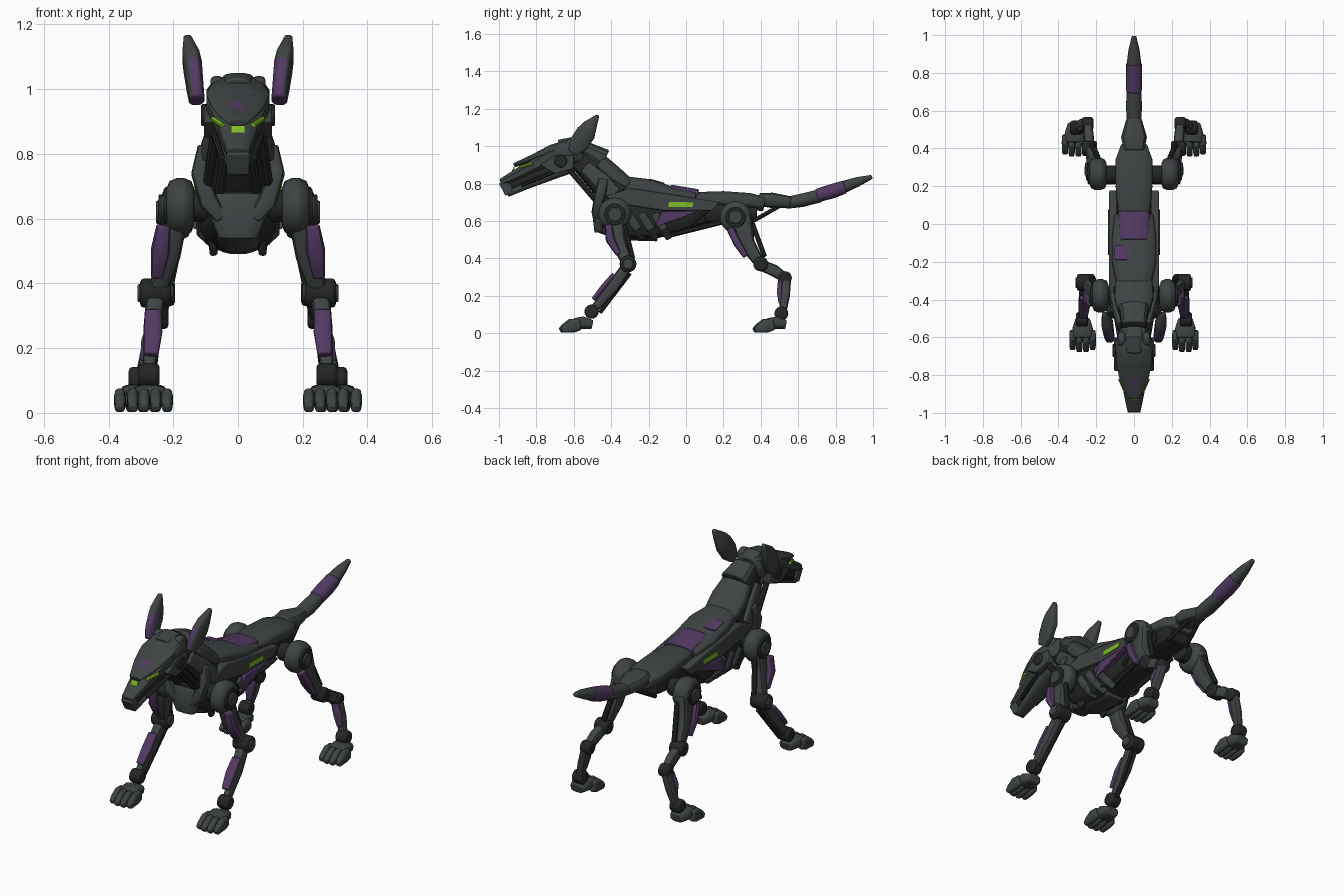
import bpy, bmesh, math
from mathutils import Vector

cube = bpy.data.objects.get("Cube")
if cube:
    bpy.data.objects.remove(cube)


def material(name, red, green, blue):
    mat = bpy.data.materials.new(name)
    mat.use_nodes = True
    mat.diffuse_color = (red, green, blue, 1)
    shader = next(n for n in mat.node_tree.nodes if n.type == 'BSDF_PRINCIPLED')
    shader.inputs["Base Color"].default_value = mat.diffuse_color
    shader.inputs["Roughness"].default_value = .6
    return mat


GREY = material("armour grey", .05, .057, .057)
DARK = material("joint black", .018, .02, .02)
PURPLE = material("dusty purple", .085, .042, .125)
GREEN = material("signal green", .22, .5, .02)
parts = []


def finish(name, bm, mats, bevel=0.0, paint=None):
    bmesh.ops.recalc_face_normals(bm, faces=bm.faces)
    bm.normal_update()
    if paint:
        for face in bm.faces:
            face.material_index = paint(face.calc_center_median(), face.normal)
    mesh = bpy.data.meshes.new(name)
    bm.to_mesh(mesh)
    bm.free()
    for mat in mats:
        mesh.materials.append(mat)
    obj = bpy.data.objects.new(name, mesh)
    bpy.context.collection.objects.link(obj)
    if bevel:
        mod = obj.modifiers.new("soft edges", 'BEVEL')
        mod.width = bevel
        mod.segments = 2
        mod.limit_method = 'ANGLE'
        mod.angle_limit = math.radians(40)
    parts.append(obj)


def loft(name, mat, stations, side=1, sides=12, power=.7, paint=None, bevel=.006):
    """Skin rounded sections; each station is x, y, z, half width, half depth."""
    bm = bmesh.new()
    centres = [Vector((side * s[0], s[1], s[2])) for s in stations]
    rings = []
    for i, station in enumerate(stations):
        along = (centres[min(i + 1, len(centres) - 1)] - centres[max(i - 1, 0)]).normalized()
        across = Vector((1, 0, 0))
        across = (across - along * across.dot(along)).normalized()
        up = along.cross(across)
        ring = []
        for k in range(sides):
            angle = math.tau * (k + .5) / sides
            c, s = math.cos(angle), math.sin(angle)
            u = math.copysign(abs(c) ** power, c) * station[3]
            v = math.copysign(abs(s) ** power, s) * station[4]
            ring.append(bm.verts.new(centres[i] + across * u + up * v))
        rings.append(ring)
    for a, b in zip(rings, rings[1:]):
        for k in range(sides):
            n = (k + 1) % sides
            bm.faces.new((a[k], a[n], b[n], b[k]))
    bm.faces.new(rings[0])
    bm.faces.new(rings[-1])
    mats = mat if isinstance(mat, list) else [mat]
    finish(name, bm, mats, bevel, paint)


def spine(name, mat, stations, **options):
    """Loft on the centre line; each station is y, z, half width, half depth."""
    loft(name, mat, [(0, *s) for s in stations], **options)


def disc(name, mat, centre, radius, depth, side=1, bevel=.012):
    x, y, z = centre
    bm = bmesh.new()
    rings = [[bm.verts.new((side * px, y + radius * math.cos(math.tau * k / 20),
                            z + radius * math.sin(math.tau * k / 20))) for k in range(20)]
             for px in (x - depth / 2, x + depth / 2)]
    for k in range(20):
        n = (k + 1) % 20
        bm.faces.new((rings[0][k], rings[0][n], rings[1][n], rings[1][k]))
    for ring in rings:
        bm.faces.new(ring)
    finish(name, bm, [mat], bevel)


def plate(name, mat, profile, x_in, x_out, side=1, bevel=.005):
    """Extrude a y, z outline sideways."""
    bm = bmesh.new()
    inner, outer = [[bm.verts.new((side * x, y, z)) for y, z in profile] for x in (x_in, x_out)]
    bm.faces.new(inner)
    bm.faces.new(outer)
    for k in range(len(profile)):
        n = (k + 1) % len(profile)
        bm.faces.new((inner[k], inner[n], outer[n], outer[k]))
    finish(name, bm, [mat], bevel)


def rod(name, mat, start, end, radius, side=1):
    loft(name, mat, [(*start, radius, radius), (*end, radius, radius)], side,
         sides=8, power=1, bevel=0)


def paw(prefix, side, x, y):
    loft(prefix + "_foot_pad", GREY, [(x, y, .045, .038, .025), (x, y - .05, .055, .055, .035),
                                      (x, y - .1, .05, .06, .03)], side)
    for number, offset in enumerate((-.053, -.018, .018, .053)):
        reach = y + abs(offset) * .3
        toe = x + offset
        loft(f"{prefix}_toe_{number}", GREY, [
            (toe, reach - .08, .046, .016, .03), (toe, reach - .12, .04, .018, .038),
            (toe, reach - .16, .024, .017, .024), (toe, reach - .18, .013, .014, .013)], side)


# Torso
spine("ribcage", DARK, [(-.45, .63, .08, .07), (-.36, .61, .12, .11), (-.2, .615, .125, .12),
                        (-.05, .62, .11, .09), (.1, .64, .08, .06)])
spine("chest_keel", GREY, [(-.47, .585, .06, .045), (-.35, .54, .075, .045), (-.15, .52, .06, .03)])
spine("breast_plate", GREY, [(-.45, .67, .1, .03), (-.47, .62, .095, .03), (-.46, .54, .06, .03)])
spine("waist", DARK, [(.02, .65, .07, .06), (.2, .65, .09, .07), (.38, .65, .08, .05)])
spine("back_shell", GREY, [(-.33, .79, .09, .05), (-.2, .77, .12, .055), (-.08, .74, .12, .045),
                           (.05, .72, .105, .04)])
spine("back_saddle", PURPLE, [(-.085, .765, .08, .03), (.065, .74, .085, .03)])
spine("pelvis_shell", GREY, [(.05, .715, .085, .04), (.2, .715, .1, .045), (.34, .705, .1, .045),
                             (.42, .69, .07, .04)])
loft("shoulder_patch", PURPLE, [(-.068, -.19, .821, .036, .004), (-.068, -.115, .799, .036, .004)], bevel=0)

# Tail
spine("tail_root", GREY, [(.39, .715, .055, .035), (.46, .71, .07, .042), (.56, .7, .04, .032)])
spine("tail_base", GREY, [(.53, .695, .037, .032), (.62, .71, .044, .037), (.72, .735, .038, .036)], power=.9)
spine("tail_band", PURPLE, [(.7, .735, .042, .037), (.78, .758, .045, .04), (.85, .782, .042, .036)], power=.9)
spine("tail_tip", GREY, [(.845, .782, .04, .034), (.92, .81, .03, .026), (.995, .836, .012, .011)], power=.9)

# Neck
spine("neck_core", DARK, [(-.58, .94, .06, .06), (-.48, .85, .08, .08), (-.36, .74, .11, .1)])
spine("nape_upper", GREY, [(-.535, .985, .065, .04), (-.435, .93, .08, .055)])
spine("nape_lower", GREY, [(-.46, .915, .085, .045), (-.39, .85, .105, .05), (-.31, .79, .1, .04)])

# Head, with a brow visor overhanging the muzzle
spine("skull", GREY, [(-.99, .805, .035, .02), (-.92, .838, .05, .03), (-.84, .88, .065, .038),
                      (-.73, .945, .1, .055), (-.62, .97, .1, .07), (-.55, .965, .07, .06)])
spine("brow_visor", [GREY, PURPLE], [
    (-.92, .897, .034, .012), (-.855, .923, .065, .016), (-.805, .945, .083, .018),
    (-.72, .98, .1, .028), (-.63, 1.0, .09, .035)], power=1, bevel=.004,
    paint=lambda c, n: int(abs(c.x) < .01 and n.z > .5 and -.85 < c.y < -.81))
spine("mouth", DARK, [(-.94, .79, .03, .03), (-.8, .85, .055, .03), (-.62, .9, .07, .04)])
spine("lower_jaw", GREY, [(-.955, .745, .032, .018), (-.85, .79, .045, .02), (-.7, .855, .065, .03),
                          (-.6, .89, .06, .03)])
plate("muzzle_cap", GREY, [(-1, .8), (-.965, .735), (-.925, .75), (-.955, .825)], -.035, .035)
spine("head_crest", GREY, [(-.68, 1.01, .04, .025), (-.6, 1.03, .05, .02), (-.55, 1.0, .04, .025)])
plate("brow_light", GREEN, [(-.932, .866), (-.922, .888), (-.915, .886), (-.925, .864)], -.021, .021, bevel=0)

for side, label in ((1, "left"), (-1, "right")):
    # Face and ears
    plate(label + "_cheek", GREY, [(-.78, .9), (-.7, .95), (-.6, .95), (-.6, .88), (-.7, .85)], .06, .105, side)
    disc(label + "_ear_pivot", DARK, (.1, -.67, .92), .034, .03, side, .006)
    rod(label + "_eye", GREEN, (.046, -.888, .888), (.076, -.82, .908), .009, side)
    rod(label + "_jaw_piston", DARK, (.05, -.88, .79), (.08, -.66, .88), .01, side)
    disc(label + "_head_lobe", GREY, (.065, -.61, 1.0), .04, .04, side)
    loft(label + "_ear", [GREY, PURPLE], [
        (.127, -.605, .965, .025, .03), (.133, -.575, 1.01, .027, .055), (.14, -.535, 1.07, .03, .055),
        (.146, -.515, 1.105, .028, .042), (.157, -.47, 1.165, .011, .008)], side, sides=8,
        paint=lambda c, n: int(n.y < -.15 and n.x * side < .4 and c.z < 1.1))

    # Throat rods, collar and flank panels
    for number, x in enumerate((.03, .07)):
        rod(f"{label}_throat_rod_{number}", DARK, (x, -.62, .87), (x + .03, -.44, .66), .016, side)
    loft(label + "_neck_guard", GREY, [(.075, -.54, .89, .012, .035), (.1, -.45, .81, .016, .045),
                                       (.115, -.38, .74, .015, .04)], side)
    loft(label + "_collar", GREY, [(.1, -.44, .82, .025, .03), (.12, -.46, .74, .025, .03),
                                   (.09, -.48, .65, .03, .025), (.05, -.475, .6, .02, .02)], side)
    plate(label + "_flank_panel", GREY, [(-.43, .73), (-.3, .775), (-.1, .745), (.18, .7), (.14, .655),
                                         (-.12, .655), (-.35, .69)], .09, .132, side)
    plate(label + "_flank_stripe", PURPLE, [(-.165, .567), (-.13, .65), (.08, .655)], .1, .138, side, .003)
    plate(label + "_flank_light", GREEN, [(-.095, .675), (-.09, .702), (.04, .699), (.035, .675)],
          .131, .136, side, 0)
    for number, y in enumerate((-.26, -.19, -.12)):
        loft(f"{label}_rib_{number}", GREY, [(.12, y - .05, .64, .014, .022), (.115, y, .56, .014, .024),
                                             (.06, y + .03, .51, .014, .02)], side)
    rod(label + "_belly_strut", DARK, (.06, -.1, .52), (.08, .22, .6), .014, side)
    rod(label + "_flank_strut", DARK, (.09, .02, .58), (.1, .13, .67), .012, side)
    rod(label + "_rump_strut", DARK, (.06, .36, .6), (.03, .5, .68), .012, side)
    loft(label + "_hanging_lug", DARK, [(.08, -.36, .55, .015, .03), (.075, -.34, .49, .012, .02)], side)

    # Front leg
    front = label + "_front"
    disc(front + "_axle", DARK, (.13, -.38, .64), .05, .08, side)
    disc(front + "_shoulder", GREY, (.178, -.38, .637), .088, .085, side, .03)
    disc(front + "_shoulder_ring", DARK, (.22, -.38, .635), .058, .02, side, .004)
    disc(front + "_shoulder_hub", GREY, (.228, -.38, .635), .038, .02, side, .004)
    loft(front + "_upper_arm", GREY, [(.19, -.38, .6, .035, .05), (.21, -.365, .49, .033, .045),
                                      (.245, -.32, .39, .03, .03)], side)
    loft(front + "_upper_plate", PURPLE, [(.23, -.415, .58, .022, .02), (.24, -.405, .5, .03, .025),
                                          (.25, -.36, .42, .02, .015)], side)
    rod(front + "_upper_piston", DARK, (.2, -.33, .58), (.225, -.285, .4), .014, side)
    disc(front + "_elbow", DARK, (.255, -.31, .37), .045, .095, side)
    disc(front + "_elbow_cap", GREY, (.255, -.31, .37), .028, .11, side, .004)
    loft(front + "_forearm", GREY, [(.255, -.32, .35, .03, .03), (.265, -.39, .25, .028, .033),
                                    (.275, -.49, .13, .02, .022)], side)
    loft(front + "_shin_plate", PURPLE, [(.262, -.385, .315, .026, .012), (.262, -.44, .25, .029, .015),
                                         (.268, -.495, .18, .023, .012)], side)
    rod(front + "_lower_piston", DARK, (.24, -.3, .32), (.265, -.46, .11), .012, side)
    disc(front + "_wrist", DARK, (.275, -.505, .115), .038, .065, side)
    paw(front, side, .272, -.5)

    # Hind leg
    hind = label + "_hind"
    disc(hind + "_axle", DARK, (.13, .26, .63), .05, .08, side)
    disc(hind + "_hip", GREY, (.19, .265, .62), .085, .09, side, .03)
    disc(hind + "_hip_ring", DARK, (.235, .265, .62), .055, .02, side, .004)
    disc(hind + "_hip_hub", GREY, (.243, .265, .62), .036, .02, side, .004)
    loft(hind + "_thigh", GREY, [(.195, .295, .62, .04, .06), (.215, .325, .48, .034, .044),
                                 (.23, .39, .38, .028, .03)], side)
    loft(hind + "_thigh_plate", PURPLE, [(.225, .235, .56, .022, .02), (.235, .275, .48, .028, .022),
                                         (.24, .32, .41, .02, .015)], side)
    rod(hind + "_thigh_piston", DARK, (.19, .35, .6), (.22, .42, .41), .014, side)
    disc(hind + "_knee", DARK, (.235, .4, .37), .04, .08, side)
    loft(hind + "_shank", GREY, [(.235, .4, .365, .027, .03), (.24, .47, .335, .027, .033),
                                 (.245, .53, .295, .022, .026)], side)
    disc(hind + "_hock", DARK, (.245, .53, .295), .036, .06, side)
    loft(hind + "_metatarsal", GREY, [(.25, .535, .29, .022, .028), (.275, .53, .2, .024, .026),
                                      (.3, .515, .1, .02, .02)], side)
    loft(hind + "_metatarsal_plate", PURPLE, [(.255, .505, .28, .022, .014), (.275, .5, .22, .025, .014),
                                              (.285, .505, .16, .018, .01)], side)
    disc(hind + "_ankle", DARK, (.305, .51, .105), .037, .065, side)
    paw(hind, side, .312, .535)

# Smooth shading with sharp edges kept
bpy.ops.object.select_all(action='DESELECT')
for obj in parts:
    obj.select_set(True)
bpy.context.view_layer.objects.active = parts[0]
bpy.ops.object.shade_smooth_by_angle(angle=math.radians(35))
